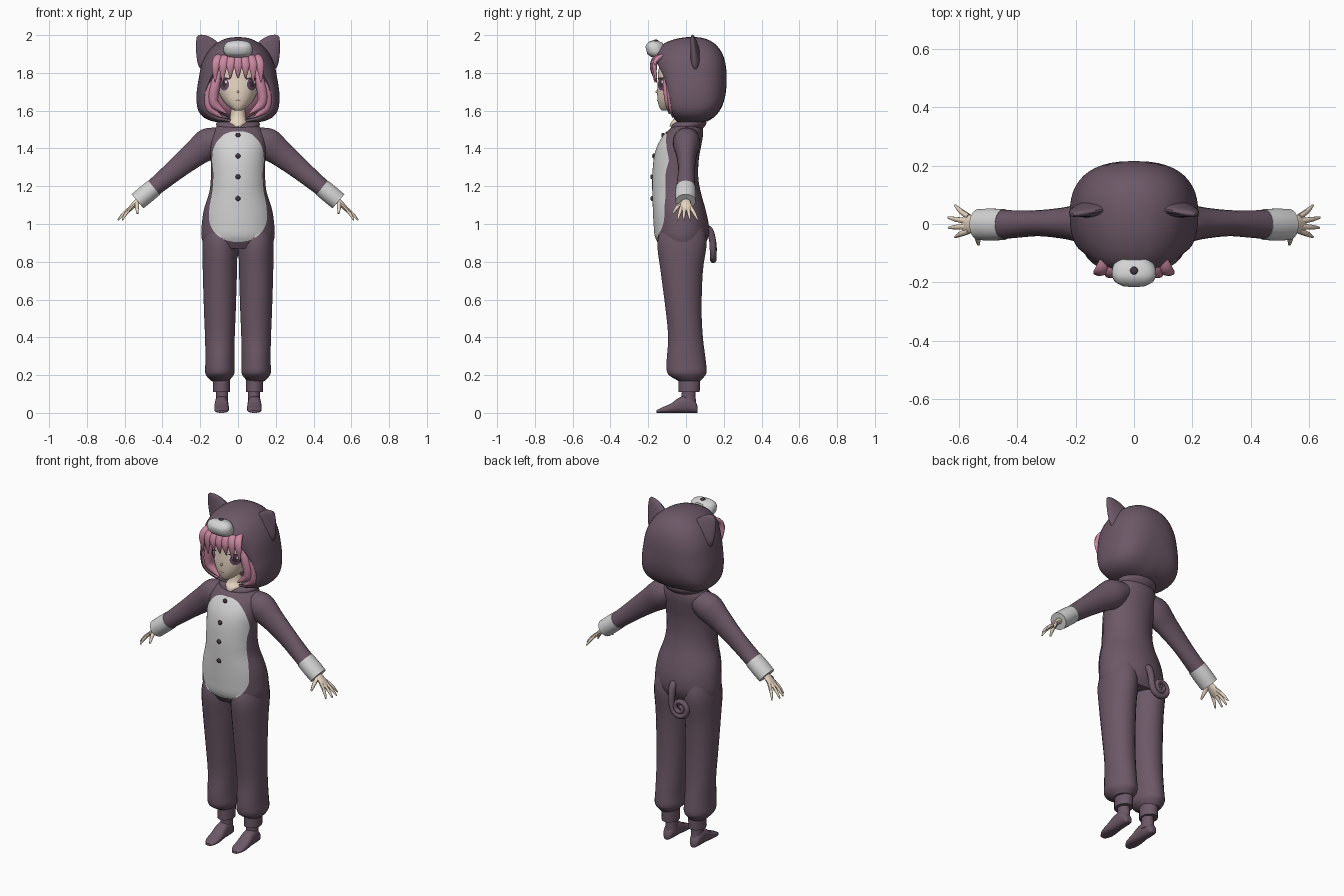
import bpy, bmesh, math
from mathutils import Vector
from mathutils.bvhtree import BVHTree

if "Cube" in bpy.data.objects:
    bpy.data.objects.remove(bpy.data.objects["Cube"])


def material(name, *rgb):
    m = bpy.data.materials.new(name)
    m.use_nodes = True
    m.diffuse_color = (*rgb, 1)
    m.node_tree.nodes["Principled BSDF"].inputs["Base Color"].default_value = (*rgb, 1)
    return m


plum = material("plum fabric", .15, .098, .135)
white = material("white fabric", .66, .66, .66)
skin = material("skin", .84, .70, .56)
pink = material("pink hair", .60, .25, .36)
dark = material("dark button", .055, .035, .05)
iris_mat = material("iris", .16, .07, .12)
eye_mat = material("eye white", .8, .77, .77)
lip = material("mouth", .5, .2, .18)
made = []


def smooth(pts, k=4):
    """Catmull-Rom resampling of a list of equal-length tuples."""
    out = []
    for i in range(len(pts) - 1):
        a, b, c, d = (pts[max(0, min(len(pts) - 1, i + o))] for o in (-1, 0, 1, 2))
        for j in range(k):
            t = j / k
            out.append(tuple(.5 * (2 * q + (r - p) * t + (2 * p - 5 * q + 4 * r - s) * t * t
                                   + (3 * q - p - 3 * r + s) * t ** 3)
                             for p, q, r, s in zip(a, b, c, d)))
    return out + [tuple(pts[-1])]


def finish(name, bm, mat):
    me = bpy.data.meshes.new(name)
    bm.to_mesh(me)
    bm.free()
    me.materials.append(mat)
    ob = bpy.data.objects.new(name, me)
    bpy.context.collection.objects.link(ob)
    made.append(ob)
    return ob


def skin_rings(name, rings, mat):
    """Closed surface through rings of points, with both ends capped."""
    bm = bmesh.new()
    vs = [[bm.verts.new(p) for p in r] for r in rings]
    n = len(vs[0])
    for a, b in zip(vs, vs[1:]):
        for i in range(n):
            bm.faces.new((a[i], a[(i + 1) % n], b[(i + 1) % n], b[i]))
    bm.faces.new(vs[0])
    bm.faces.new(vs[-1][::-1])
    bmesh.ops.recalc_face_normals(bm, faces=bm.faces)
    return finish(name, bm, mat)


def loft(name, sections, mat, n=28, e=2, k=4):
    """Sections are (centre, half axis u, half axis v)."""
    rings = []
    for f in smooth([(*c, *u, *v) for c, u, v in sections], k):
        c, u, v = Vector(f[:3]), Vector(f[3:6]), Vector(f[6:])
        ring = []
        for i in range(n):
            a = 2 * math.pi * (i + .5) / n
            p, q = math.cos(a), math.sin(a)
            ring.append(c + u * math.copysign(abs(p) ** (2 / e), p)
                        + v * math.copysign(abs(q) ** (2 / e), q))
        rings.append(ring)
    return skin_rings(name, rings, mat)


def upright(name, rows, mat, cx=0, **kw):
    """Rows are (z, half width, front y, back y, optional centre x)."""
    return loft(name, [((cx, (f + b) / 2, z), (w, 0, 0), (0, (b - f) / 2, 0))
                       for z, w, f, b in rows], mat, **kw)


def tube(name, path, mat, side=(0, 1, 0), n=12, k=4):
    """Path points are (x, y, z, half width along side, half thickness)."""
    pts = [Vector(p[:3]) for p in path]
    secs = []
    for i, p in enumerate(path):
        d = (pts[min(i + 1, len(pts) - 1)] - pts[max(i - 1, 0)]).normalized()
        s = Vector(side)
        s = (s - d * s.dot(d)).normalized()
        secs.append((pts[i], s * p[3], d.cross(s) * p[4]))
    return loft(name, secs, mat, n, 2, k)


def ball(name, loc, r, mat):
    bm = bmesh.new()
    bmesh.ops.create_uvsphere(bm, u_segments=16, v_segments=10, radius=1)
    for v in bm.verts:
        v.co = Vector(loc) + Vector(r) * v.co
    return finish(name, bm, mat)


def plate(name, rows, targets, mat, cx=0, lift=.003, cols=20):
    """Thin patch laid over the front of the targets; rows are (z, half width)."""
    trees = [BVHTree.FromPolygons([v.co for v in o.data.vertices],
                                  [p.vertices for p in o.data.polygons]) for o in targets]
    bm = bmesh.new()
    grid = []
    for z, w in rows:
        line = []
        for j in range(cols + 1):
            x = cx + w * (2 * j / cols - 1)
            hits = [t.ray_cast(Vector((x, -1, z)), Vector((0, 1, 0))) for t in trees]
            hits = [h for h in hits if h[0]] or [trees[0].find_nearest(Vector((x, -.1, z)))]
            h = min(hits, key=lambda h: h[0].y)
            line.append(bm.verts.new(h[0] + h[1] * lift))
        grid.append(line)
    for a, b in zip(grid, grid[1:]):
        for j in range(cols):
            bm.faces.new((a[j], b[j], b[j + 1], a[j + 1]))
    return finish(name, bm, mat)


def oval(z, a, b, n=14):
    return [(z + b * math.cos(math.pi * (i + .1) / (n + .2)),
             a * math.sin(math.pi * (i + .1) / (n + .2))) for i in range(n + 1)]


# Torso
torso = upright("torso", [
    (1.535, .07, -.05, .07), (1.515, .115, -.075, .088), (1.47, .145, -.115, .09),
    (1.41, .15, -.15, .08), (1.34, .145, -.168, .068), (1.25, .144, -.175, .065),
    (1.17, .152, -.175, .078), (1.08, .18, -.172, .103), (1, .192, -.168, .12),
    (.93, .194, -.16, .118), (.87, .175, -.125, .09)], plum, n=40)

# Legs, ankle cuffs and feet
legs = []
for s, side in ((1, "left"), (-1, "right")):
    legs.append(upright(side + "_leg", [
        (1.0, .075, -.12, .09), (.9, .092, -.152, .11), (.75, .091, -.135, .09),
        (.55, .085, -.109, .083), (.4, .079, -.095, .09), (.28, .077, -.103, .105),
        (.22, .079, -.102, .11), (.195, .07, -.085, .1), (.17, .048, -.042, .077)],
        plum, s * .096))
    upright(side + "_ankle_cuff", [(.19, .047, -.04, .075), (.15, .046, -.04, .075),
                                   (.11, .046, -.04, .073)], plum, s * .088, n=20)
    upright(side + "_ankle", [(.13, .033, -.022, .05), (.08, .032, -.025, .052),
                              (.04, .034, -.03, .055)], plum, s * .084, n=16)
    loft(side + "_foot", [((s * .087, y, h / 2), (w, 0, 0), (0, 0, h / 2)) for y, w, h in (
        (.062, .014, .03), (.05, .027, .06), (.015, .034, .09), (-.03, .036, .085),
        (-.08, .039, .05), (-.125, .036, .03), (-.156, .018, .014))], plum, 16, 2.5)

# Belly patch and buttons
belly = plate("belly_patch", smooth([
    (1.487, .03), (1.47, .075), (1.42, .118), (1.35, .136), (1.27, .13), (1.19, .132),
    (1.09, .148), (1.01, .148), (.95, .118), (.92, .075), (.907, .02)], 5),
    [torso] + legs, white, lift=.004, cols=32)
for i, (z, y) in enumerate(((1.47, -.122), (1.36, -.17), (1.25, -.18), (1.135, -.18))):
    ball("button_%d" % (i + 1), (0, y, z), (.013, .009, .013), dark)

# Arms, sleeve cuffs and hands
for s, side in ((1, "left"), (-1, "right")):
    def limb(part, path, mat, **kw):
        tube(side + "_" + part, [(s * p[0], *p[1:]) for p in path], mat, **kw)
    limb("arm", [(.07, .005, 1.465, .06, .05), (.15, .003, 1.43, .072, .082),
                 (.23, .003, 1.37, .055, .07), (.32, .003, 1.297, .045, .058),
                 (.4, 0, 1.23, .047, .05), (.46, -.002, 1.18, .051, .046)], plum, n=24)
    limb("sleeve_cuff", [(.445, -.002, 1.192, .053, .049), (.49, -.002, 1.155, .055, .05),
                         (.532, -.002, 1.12, .053, .049)], white, n=24)
    limb("palm", [(.5, 0, 1.147, .02, .018), (.535, 0, 1.117, .024, .016),
                  (.56, 0, 1.092, .032, .014), (.583, 0, 1.068, .028, .01)], skin)
    for name, y, tip_x, tip_y in (("index", -.024, .612, -.045), ("middle", -.008, .634, -.013),
                                  ("ring", .009, .636, .022), ("little", .025, .612, .064)):
        limb(name + "_finger", [(.565, y, 1.088, .01, .01),
                                ((.575 + tip_x) / 2, (y + tip_y) / 2, 1.055, .009, .009),
                                (tip_x, tip_y, 1.02, .004, .004)], skin, n=8)
    limb("thumb", [(.535, -.012, 1.115, .012, .012), (.535, -.045, 1.09, .011, .011),
                   (.532, -.07, 1.055, .005, .005)], skin, side=(1, 0, 0), n=8)

# Curled tail
tail = [(0, .09, .99, .02, .02), (0, .125, .965, .02, .02), (-.004, .14, .915, .019, .019)]
for i in range(15):
    a, r = -i * math.pi / 4, .057 - .0033 * i
    tail.append((-.065 + r * math.cos(a), .143 + .0008 * i, .86 + r * math.sin(a),
                 .018 - .0006 * i, .018 - .0006 * i))
tube("tail", tail, plum, side=(0, 1, 0), n=10)

# Collar, neck and head
upright("collar", [(1.56, .09, -.03, .1), (1.54, .112, -.055, .108), (1.525, .116, -.075, .105),
                   (1.505, .11, -.08, .09)], plum)
upright("neck", [(1.66, .04, -.055, .03), (1.57, .042, -.06, .035), (1.535, .052, -.082, .04),
                 (1.515, .03, -.088, .04)], skin, n=20)
head = upright("head", [
    (1.6, .018, -.128, -.07), (1.615, .042, -.14, -.02), (1.65, .078, -.15, .05),
    (1.7, .103, -.153, .09), (1.76, .116, -.15, .11), (1.82, .113, -.145, .11),
    (1.87, .08, -.115, .09), (1.89, .03, -.05, .05)], skin, n=36, e=2.2)
ball("nose", (0, -.154, 1.70), (.006, .008, .007), skin)
plate("mouth", oval(1.655, .016, .004, 4), [head], lip, cols=6)
for s, side in ((1, "left"), (-1, "right")):
    x = s * .07
    plate(side + "_eye_white", oval(1.738, .032, .034), [head], eye_mat, x, .002, 8)
    plate(side + "_iris", oval(1.738, .024, .031), [head], iris_mat, x, .004, 8)
    plate(side + "_pupil", oval(1.74, .011, .016), [head], dark, x, .006, 6)
    plate(side + "_eye_glint", oval(1.752, .006, .007, 6), [head], eye_mat, x + .011, .008, 4)
    plate(side + "_lash", oval(1.769, .034, .006, 6), [head], dark, x, .005, 8)

# Hair: back cap, fringe and side locks
ball("hair_cap", (0, .05, 1.72), (.165, .125, .165), pink)
for i in range(7):
    x = (i - 3) * .036
    low = 1.785 - .012 * (i % 2) - .012 * abs(i - 3)
    y = 1.2 * x * x
    tube("fringe_%d" % (i + 1), [(x * .8, y - .11, 1.9, .018, .01), (x, y - .165, 1.875, .023, .014),
                                 (x * 1.1, y - .18, 1.83, .021, .012),
                                 (x * 1.13, y - .17, low, .003, .003)], pink, side=(1, 0, 0))
for s, side in ((1, "left"), (-1, "right")):
    for i, (dx, dy, dz) in enumerate(((0, 0, 0), (-.025, -.018, .02), (-.012, .03, -.012))):
        tube("%s_lock_%d" % (side, i + 1), [
            (s * (.115 + dx / 2), -.06 + dy, 1.84, .015, .02), (s * (.14 + dx), -.08 + dy, 1.76, .025, .025),
            (s * (.155 + dx), -.07 + dy, 1.68, .03, .028), (s * (.145 + dx), -.065 + dy, 1.61 + dz, .026, .025),
            (s * (.085 + dx), -.07 + dy, 1.565 + dz, .004, .004)], pink)

# Hood: rim, widest outline and back pole, doubled for thickness
widest = smooth([(0, 1.99), (.07, 1.98), (.14, 1.935), (.187, 1.86), (.208, 1.77),
                 (.22, 1.67), (.205, 1.59), (.14, 1.545), (0, 1.53)])
rim = smooth([(0, -.165, 1.888), (.05, -.16, 1.88), (.095, -.15, 1.845), (.138, -.12, 1.785),
              (.166, -.1, 1.72), (.18, -.085, 1.66), (.166, -.075, 1.6),
              (.1, -.06, 1.555), (0, -.04, 1.535)])


def mirrored(half):
    return half + [Vector((-p.x, p.y, p.z)) for p in half[-2:0:-1]]


outer = []
for i in range(12):
    a = math.pi / 2 * (1 - (i + .3) / 12)
    k, d = math.cos(a) ** .8, .185 * math.sin(a) ** .8
    outer.append(mirrored([Vector((x * k, .03 + d, 1.77 + (z - 1.77) * k)) for x, z in widest]))
for i in range(11):
    a = math.pi / 2 * (1 - i / 10)
    outer.append(mirrored([Vector((ox + (x - ox) * math.sin(a), oy + (.03 - oy) * (1 - math.cos(a)),
                                   oz + (z - oz) * math.sin(a)))
                           for (x, z), (ox, oy, oz) in zip(widest, rim)]))
centre = Vector((0, .0, 1.74))
inner = [[centre + (p - centre) * .94 for p in r] for r in reversed(outer)]
skin_rings("hood", outer + inner, plum)

# Hood ears
for s, side in ((1, "left"), (-1, "right")):
    loft(side + "_ear", [((s * x, y, z), (s * .69 * w, 0, -.72 * w), (0, t, 0)) for x, y, z, w, t in (
        (.135, .05, 1.865, .08, .032), (.157, .048, 1.9, .08, .026), (.18, .042, 1.943, .06, .018),
        (.2, .036, 1.977, .033, .012), (.213, .032, 1.996, .008, .005))], plum, 20)

# Hood snout and nose
loft("hood_snout", [((0, y, z), (w, 0, 0), (0, -h * .25, h)) for y, z, w, h in (
    (-.115, 1.925, .045, .035), (-.14, 1.925, .07, .044), (-.17, 1.925, .076, .046),
    (-.195, 1.922, .066, .036), (-.21, 1.92, .04, .02))], white, 24, 2.8)
ball("hood_nose", (0, -.16, 1.968), (.014, .014, .009), dark)

# Smooth shading with sharp edges kept
bpy.ops.object.select_all(action="DESELECT")
for ob in made:
    ob.select_set(True)
bpy.context.view_layer.objects.active = torso
bpy.ops.object.shade_smooth_by_angle(angle=math.radians(45))
